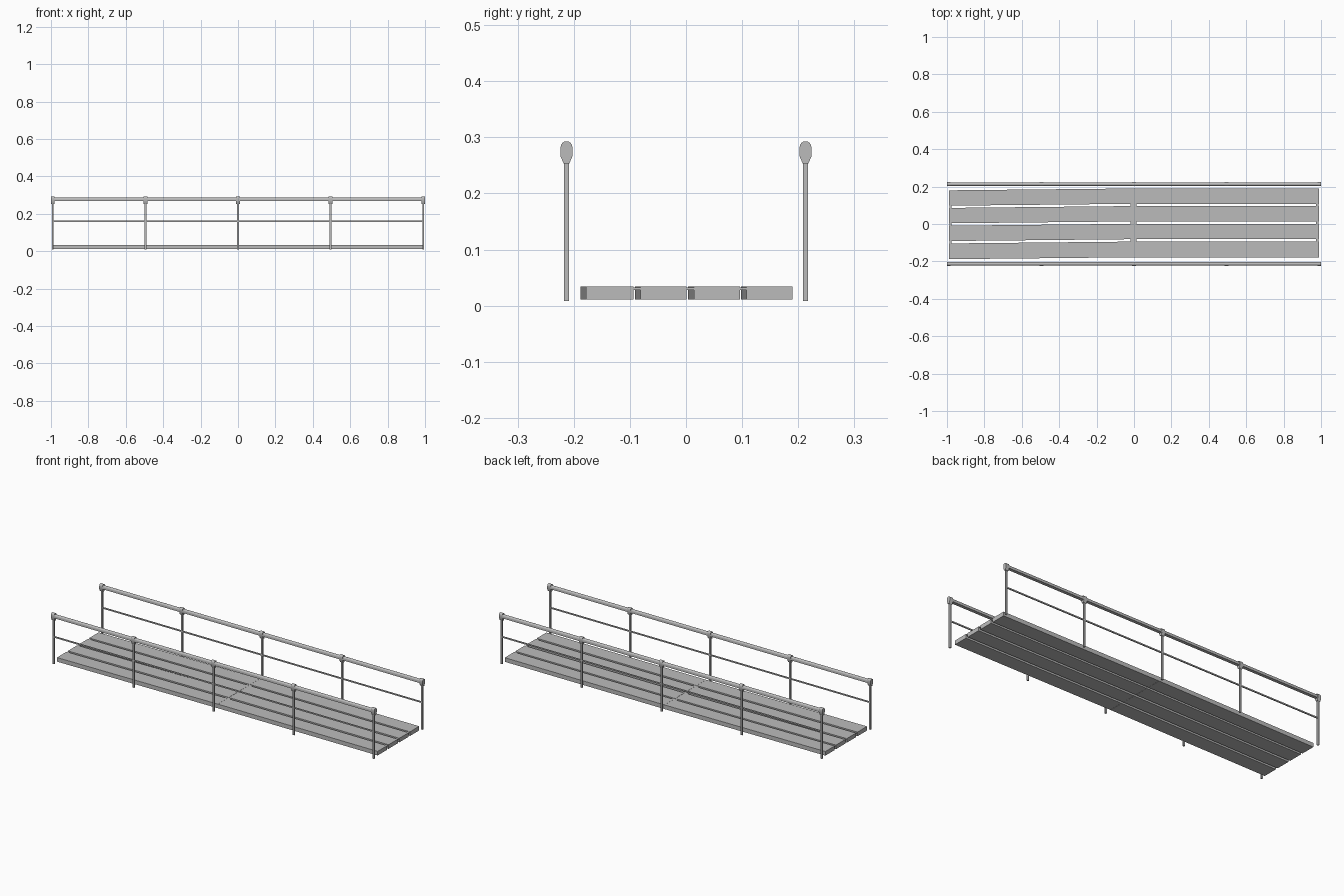
import bpy, bmesh, math

if "Cube" in bpy.data.objects:
    bpy.data.objects.remove(bpy.data.objects["Cube"])

grey = bpy.data.materials.new("plain grey")
grey.use_nodes = True
colour = (0.5, 0.5, 0.5, 1)
grey.diffuse_color = colour
grey.node_tree.nodes["Principled BSDF"].inputs["Base Color"].default_value = colour


def extrude_x(name, x0, x1, profile, skew=0.0, smooth=False):
    """Sweep a (y, z) profile from x0 to x1; skew shifts the x0 end in y."""
    bm = bmesh.new()
    start = [bm.verts.new((x0, y + skew, z)) for y, z in profile]
    end = [bm.verts.new((x1, y, z)) for y, z in profile]
    n = len(profile)
    bm.faces.new(start)
    bm.faces.new(end)
    for i in range(n):
        j = (i + 1) % n
        bm.faces.new((start[i], start[j], end[j], end[i]))
    bmesh.ops.recalc_face_normals(bm, faces=bm.faces)
    mesh = bpy.data.meshes.new(name)
    bm.to_mesh(mesh)
    bm.free()
    mesh.materials.append(grey)
    obj = bpy.data.objects.new(name, mesh)
    bpy.context.collection.objects.link(obj)
    if smooth:
        bpy.ops.object.select_all(action="DESELECT")
        obj.select_set(True)
        bpy.context.view_layer.objects.active = obj
        bpy.ops.object.shade_smooth_by_angle(angle=math.radians(35))
    return obj


def rect(y0, y1, z0, z1):
    return [(y0, z0), (y1, z0), (y1, z1), (y0, z1)]


def arch(y, half, z0, z1, foot=None):
    """Rounded-top profile, with an optional tapered foot (half width, z)."""
    points = [(y - foot[0], foot[1]), (y + foot[0], foot[1])] if foot else []
    points.append((y + half, z0))
    for i in range(9):
        a = math.pi * i / 8
        points.append((y + half * math.cos(a), z1 - half + half * math.sin(a)))
    points.append((y - half, z0))
    return points


# Deck boards: a straight half and a slightly skewed half
DECK = 0.988
for i, (y0, y1) in enumerate([(-0.178, -0.094), (-0.081, 0.001),
                              (0.014, 0.096), (0.108, 0.19)]):
    board = rect(y0, y1, 0.011, 0.034)
    extrude_x(f"deck_board_left_{i}", 0.0005, DECK, board)
    extrude_x(f"deck_board_right_{i}", -DECK, -0.0005, board, skew=-0.01)

# Cross cleats that join the boards at the ends and the middle
for name, x0, x1, shift in [("left", 0.973, 0.986, 0), ("middle", -0.018, 0.014, 0),
                            ("right", -0.986, -0.977, -0.01)]:
    extrude_x(f"cross_cleat_{name}", x0, x1,
              rect(-0.17 + shift, 0.18 + shift, 0.028, 0.0325))

# Railings on both sides
END = 0.99
for side, y in (("front", -0.213), ("back", 0.213)):
    extrude_x(f"{side}_handrail", -END, END, arch(y, 0.009, 0.268, 0.287), smooth=True)
    extrude_x(f"{side}_middle_rail", -END, END, rect(y - 0.003, y + 0.003, 0.156, 0.163))
    for i in range(5):
        x = -END + i * END / 2
        extrude_x(f"{side}_post_{i}", x - 0.0045, x + 0.0045,
                  rect(y - 0.0045, y + 0.0045, 0.008, 0.262))
        extrude_x(f"{side}_post_cap_{i}", x - 0.01, x + 0.01,
                  arch(y, 0.0105, 0.266, 0.293, foot=(0.005, 0.253)), smooth=True)
